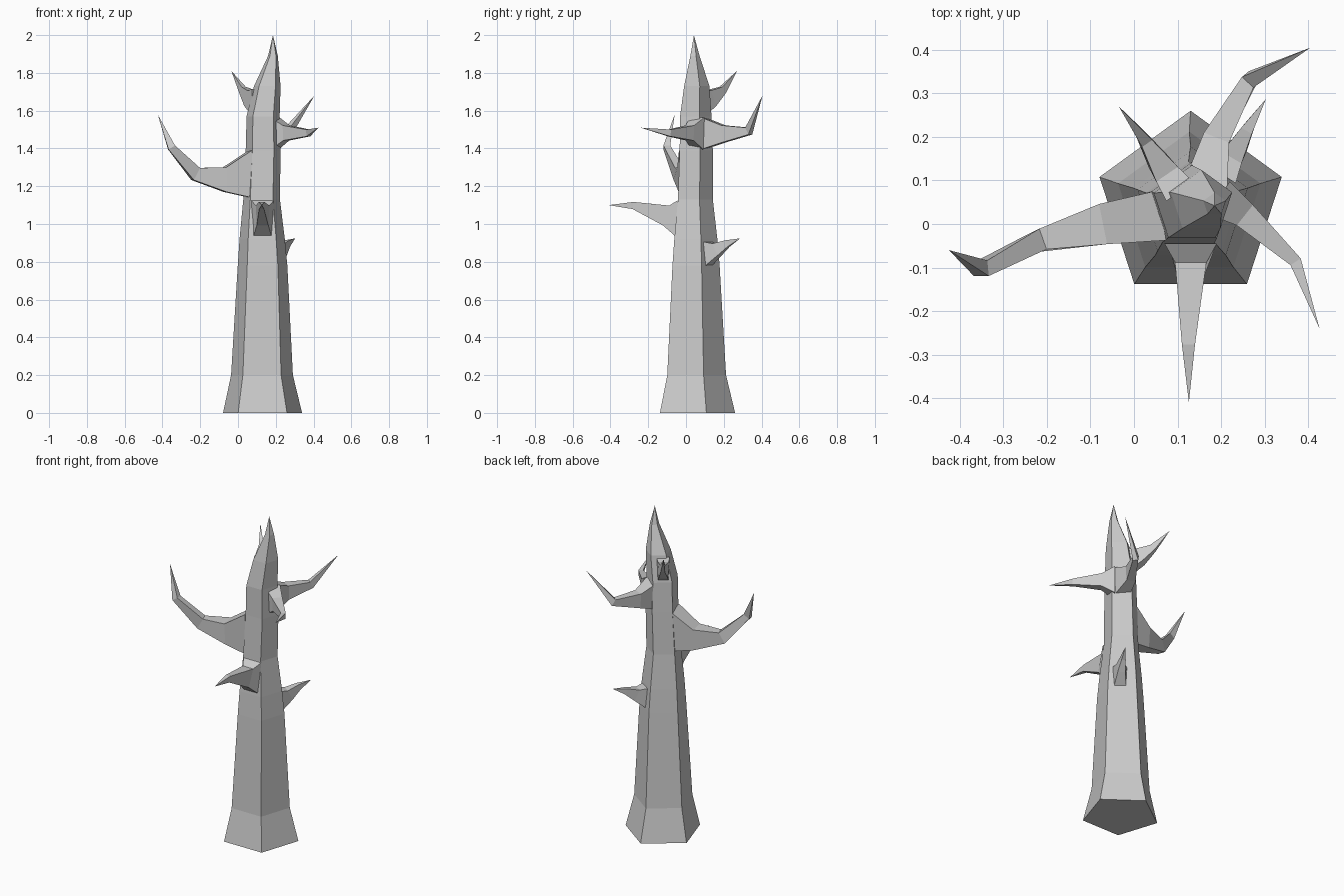
import bpy, bmesh
from math import sin, cos, pi
from mathutils import Vector


def skin(name, rings, tip):
    """Join equal-sided rings with faces, cap the start, close the end in a point."""
    bm = bmesh.new()
    loops = [[bm.verts.new(p) for p in ring] for ring in rings]
    n = len(loops[0])
    for a, b in zip(loops, loops[1:]):
        for i in range(n):
            j = (i + 1) % n
            bm.faces.new((a[i], a[j], b[j], b[i]))
    end = bm.verts.new(tip)
    for i in range(n):
        bm.faces.new((loops[-1][i], loops[-1][(i + 1) % n], end))
    bm.faces.new(loops[0][::-1])
    bmesh.ops.recalc_face_normals(bm, faces=bm.faces)
    mesh = bpy.data.meshes.new(name)
    bm.to_mesh(mesh)
    bm.free()
    obj = bpy.data.objects.new(name, mesh)
    bpy.context.collection.objects.link(obj)
    return obj


def pentagon(x, y, z, r):
    return [(x + r * cos(pi / 2 + k * 2 * pi / 5),
             y + r * sin(pi / 2 + k * 2 * pi / 5), z) for k in range(5)]


def branch(name, sections, tip):
    """Four-sided tapering branch; each section is x, y, z, half width, half height."""
    pts = [Vector(s[:3]) for s in sections] + [Vector(tip)]
    rings = []
    for i, s in enumerate(sections):
        ahead = (pts[i + 1] - pts[i]).normalized()
        t = ahead + (pts[i] - pts[i - 1]).normalized() if i else Vector((ahead.x, ahead.y, 0))
        t.normalize()
        side = t.cross(Vector((0, 0, 1))).normalized()
        up = side.cross(t)
        w, h = s[3], s[4]
        rings.append([pts[i] + side * a * w + up * b * h
                      for a, b in ((-0.85, -1), (0.85, -1), (1, 1), (-1, 1))])
    return skin(name, rings, tip)


# Five-sided trunk, flared at the root and leaning into a broken spike
trunk_rings = [(0.13, 0.04, 0, 0.22), (0.127, 0.04, 0.2, 0.172),
               (0.13, 0.04, 0.78, 0.138), (0.128, 0.04, 0.92, 0.126),
               (0.125, 0.04, 1.13, 0.102), (0.133, 0.045, 1.39, 0.097),
               (0.133, 0.043, 1.57, 0.092), (0.155, 0.05, 1.73, 0.074),
               (0.185, 0.045, 1.89, 0.027)]
skin("trunk", [pentagon(*r) for r in trunk_rings], (0.185, 0.042, 2.0))

# Branches
branch("large_left_branch", [(0.065, 0.02, 1.265, 0.058, 0.125),
                             (-0.07, 0.0, 1.235, 0.047, 0.065),
                             (-0.225, -0.04, 1.265, 0.025, 0.036),
                             (-0.352, -0.103, 1.405, 0.018, 0.02)],
       (-0.425, -0.06, 1.58))
branch("front_branch", [(0.13, -0.045, 1.025, 0.06, 0.1),
                        (0.13, -0.105, 1.045, 0.036, 0.055),
                        (0.125, -0.28, 1.098, 0.015, 0.019)],
       (0.126, -0.41, 1.1))
branch("back_right_branch", [(0.165, 0.09, 1.48, 0.05, 0.085),
                             (0.19, 0.2, 1.477, 0.031, 0.045),
                             (0.268, 0.333, 1.492, 0.018, 0.021)],
       (0.405, 0.405, 1.68))
branch("front_right_branch", [(0.195, 0.06, 1.48, 0.045, 0.085),
                              (0.255, 0.02, 1.482, 0.03, 0.04),
                              (0.372, -0.088, 1.482, 0.014, 0.018)],
       (0.426, -0.24, 1.51))
branch("upper_back_left_branch", [(0.105, 0.075, 1.64, 0.038, 0.075),
                                  (0.065, 0.13, 1.665, 0.03, 0.045),
                                  (0.023, 0.195, 1.71, 0.014, 0.02)],
       (-0.035, 0.27, 1.81))
branch("small_low_branch", [(0.2, 0.115, 0.84, 0.04, 0.065),
                            (0.232, 0.165, 0.865, 0.026, 0.035),
                            (0.262, 0.22, 0.897, 0.014, 0.018)],
       (0.303, 0.287, 0.924))
